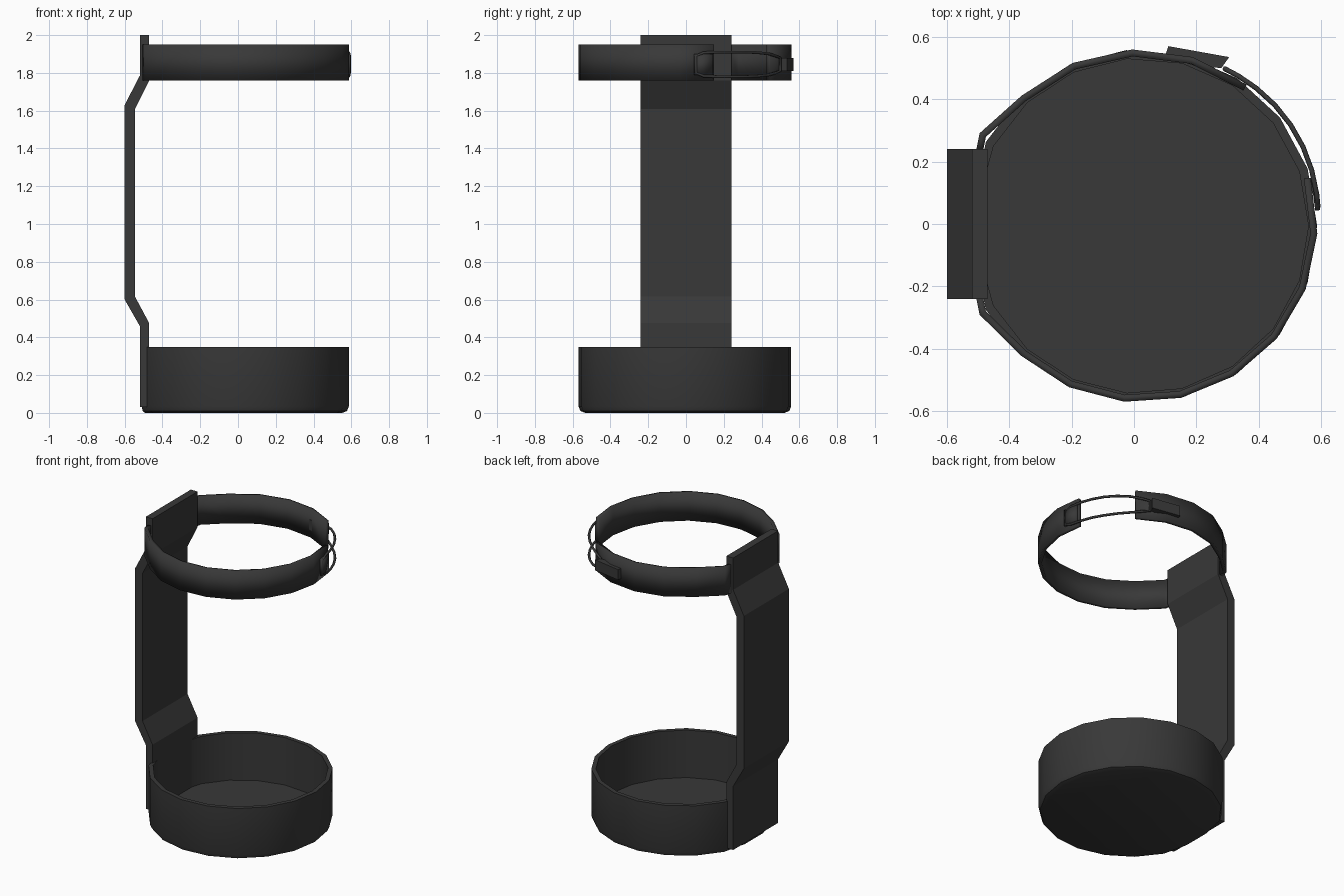
import bpy, bmesh, math

if "Cube" in bpy.data.objects:
    bpy.data.objects.remove(bpy.data.objects["Cube"])

CX, CY, R = 0.022, -0.006, 0.565

black = bpy.data.materials.new("black_metal")
black.diffuse_color = (0.04, 0.04, 0.04, 1)
black.use_nodes = True
black.node_tree.nodes["Principled BSDF"].inputs["Base Color"].default_value = black.diffuse_color


def polar(deg, r):
    a = math.radians(deg)
    return CX + r * math.cos(a), CY + r * math.sin(a)


def finish(name, bm, smooth=True):
    bmesh.ops.recalc_face_normals(bm, faces=bm.faces[:])
    me = bpy.data.meshes.new(name)
    bm.to_mesh(me)
    bm.free()
    ob = bpy.data.objects.new(name, me)
    bpy.context.collection.objects.link(ob)
    me.materials.append(black)
    if smooth:
        bpy.ops.object.select_all(action='DESELECT')
        bpy.context.view_layer.objects.active = ob
        ob.select_set(True)
        bpy.ops.object.shade_smooth_by_angle(angle=math.radians(30))
    return ob


def prism(name, pts, vec):
    """Extrude a closed outline of 3D points along vec."""
    bm = bmesh.new()
    f = bm.faces.new([bm.verts.new(p) for p in pts])
    ext = bmesh.ops.extrude_face_region(bm, geom=[f])
    moved = [v for v in ext["geom"] if isinstance(v, bmesh.types.BMVert)]
    bmesh.ops.translate(bm, verts=moved, vec=vec)
    return finish(name, bm, False)


def strip(name, path, z0, z1, thick):
    """Upright sheet-metal strip along a path in the xy plane."""
    bm = bmesh.new()
    cols = [(bm.verts.new((x, y, z0)), bm.verts.new((x, y, z1))) for x, y in path]
    for a, b in zip(cols, cols[1:]):
        bm.faces.new((a[0], b[0], b[1], a[1]))
    ob = finish(name, bm)
    mod = ob.modifiers.new("thickness", 'SOLIDIFY')
    mod.thickness = thick
    mod.offset = 0
    mod.use_even_offset = True
    return ob


def arc(a0, a1, n, r):
    return [polar(a0 + (a1 - a0) * i / n, r) for i in range(n + 1)]


# back plate, bent outwards in the middle
outline = [(-.52, .03), (-.52, .46), (-.6, .6), (-.6, 1.63), (-.52, 1.785), (-.52, 2),
           (-.47, 2), (-.47, 1.76), (-.545, 1.61), (-.545, .615), (-.47, .475), (-.47, .03)]
prism("back_plate", [(x, -.24, z) for x, z in outline], (0, .48, 0))

# bottom cup, flattened where it meets the plate
bm = bmesh.new()
N = 19
rings = []
for r, z in [(R - .035, 0), (R - .01, .01), (R, .035), (R, .35), (R - .028, .35), (R - .028, .03)]:
    ring = []
    for i in range(N):
        x, y = polar(360 * i / N, r)
        ring.append(bm.verts.new((max(x, -.51 + (R - r) * .5), y, z)))
    rings.append(ring)
for a, b in zip(rings, rings[1:]):
    for i in range(N):
        j = (i + 1) % N
        bm.faces.new((a[i], a[j], b[j], b[i]))
bm.faces.new(rings[0])
bm.faces.new(rings[-1])
finish("bottom_cup", bm)

# two halves of the strap, each bent onto the plate edge
RS = R - .01
strip("strap_long", [(-.495, -.235), (-.485, -.285)] + arc(227.4, 376, 8, RS), 1.76, 1.95, .022)
strip("strap_short", arc(53, 132.6, 4, RS) + [(-.485, .285), (-.495, .235)], 1.76, 1.95, .022)

# catch pad on the long strap and latch lever on the short one
strip("catch_pad", arc(5, 15, 2, R + .004), 1.79, 1.90, .016)
latch = [(.11, .57), (.305, .535), (.28, .5), (.2, .505), (.1, .54)]
prism("latch_lever", [(x, y, 1.81) for x, y in latch], (0, 0, .07))

# wire loop bridging the gap
cu = bpy.data.curves.new("wire_loop", 'CURVE')
cu.dimensions = '3D'
cu.bevel_depth = .008
cu.bevel_resolution = 1
half = [(6, .045), (10, .062), (18, .065), (26, .065), (34, .065), (42, .062), (50, .056), (57, .045), (62, .035)]
loop = [(a, h) for a, h in half] + [(a, -h) for a, h in reversed(half)]
sp = cu.splines.new('POLY')
sp.points.add(len(loop) - 1)
for p, (a, h) in zip(sp.points, loop):
    bow = .008 * math.sin(math.pi * (a - 6) / 56)
    p.co = (*polar(a, R + .006 + bow), 1.845 + h, 1)
sp.use_cyclic_u = True
cu.materials.append(black)
bpy.context.collection.objects.link(bpy.data.objects.new("wire_loop", cu))
